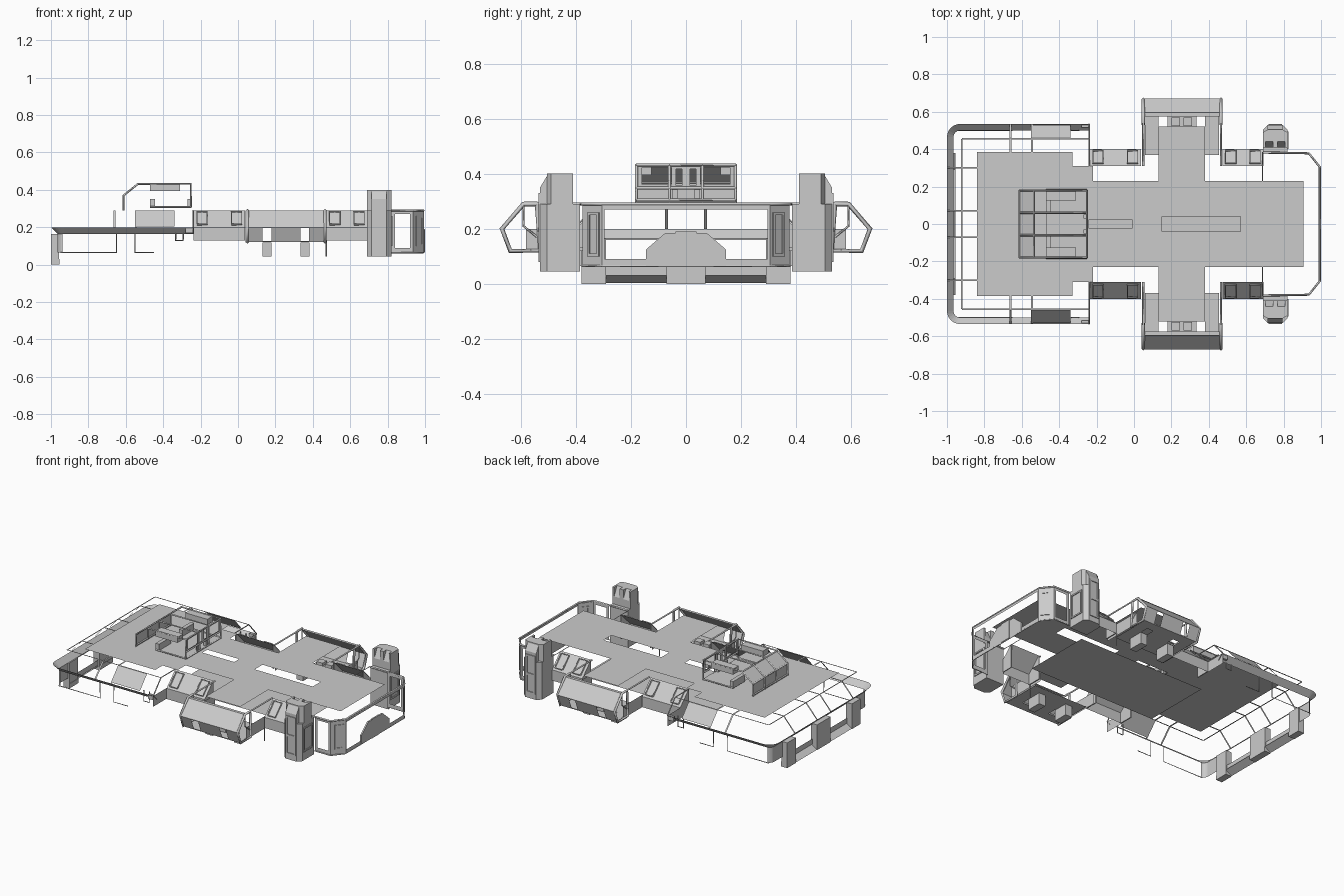
import bpy
import math
from mathutils import Vector

cube = bpy.data.objects.get("Cube")
if cube:
    bpy.data.objects.remove(cube, do_unlink=True)

grey = bpy.data.materials.new("hull_grey")
grey.use_nodes = True
tone = (0.6, 0.6, 0.6, 1)
grey.diffuse_color = tone
grey.node_tree.nodes["Principled BSDF"].inputs["Base Color"].default_value = tone

ROOF, SILL, BELT, FLOOR = 0.29, 0.065, 0.2, 0.12


def build(name, verts, faces, mirror=True, thick=0):
    mesh = bpy.data.meshes.new(name)
    mesh.from_pydata([tuple(v) for v in verts], [], faces)
    mesh.materials.append(grey)
    obj = bpy.data.objects.new(name, mesh)
    bpy.context.collection.objects.link(obj)
    if thick:
        mod = obj.modifiers.new("sheet", "SOLIDIFY")
        mod.thickness, mod.offset = thick, 0
    if mirror:
        mod = obj.modifiers.new("mirror", "MIRROR")
        mod.use_axis = (False, True, False)
        mod.use_mirror_merge = False
    return obj


def patch(name, a, b, c, holes=(), mirror=True, thick=0):
    """Flat panel from corner a along b and c; holes are u0, u1, v0, v1 distances."""
    a, b, c = Vector(a), Vector(b), Vector(c)
    lu, lv = (b - a).length, (c - a).length
    du, dv = (b - a) / lu, (c - a) / lv
    us = sorted({0, lu, *[h[i] for h in holes for i in (0, 1)]})
    vs = sorted({0, lv, *[h[i] for h in holes for i in (2, 3)]})
    verts = [a + du * u + dv * v for v in vs for u in us]
    n, faces = len(us), []
    for j in range(len(vs) - 1):
        for i in range(n - 1):
            u, v = (us[i] + us[i + 1]) / 2, (vs[j] + vs[j + 1]) / 2
            if not any(h[0] < u < h[1] and h[2] < v < h[3] for h in holes):
                k = j * n + i
                faces.append((k, k + 1, k + n + 1, k + n))
    return build(name, verts, faces, mirror, thick)


def loft(name, rows):
    n = len(rows[0])
    faces = [(j * n + i, j * n + i + 1, j * n + n + i + 1, j * n + n + i)
             for j in range(len(rows) - 1) for i in range(n - 1)]
    return build(name, [p for r in rows for p in r], faces)


def prism(name, outline, axis, lo, hi):
    """Solid from a closed outline, extruded along x, y or z."""
    def place(p, t):
        q = list(p)
        q.insert(axis, t)
        return q
    n = len(outline)
    verts = [place(p, t) for t in (lo, hi) for p in outline]
    faces = [tuple(range(n))[::-1], tuple(range(n, n * 2))]
    faces += [(i, (i + 1) % n, n + (i + 1) % n, n + i) for i in range(n)]
    return build(name, verts, faces)


def box(name, x0, x1, y0, y1, z0, z1):
    return prism(name, [(x0, y0), (x1, y0), (x1, y1), (x0, y1)], 2, z0, z1)


def bar(name, points, w=0.008, mirror=True):
    curve = bpy.data.curves.new(name, "CURVE")
    curve.dimensions = "3D"
    curve.bevel_depth, curve.bevel_resolution = w / 2, 0
    curve.materials.append(grey)
    s = curve.splines.new("POLY")
    s.points.add(len(points) - 1)
    for p, q in zip(s.points, points):
        p.co = (*q, 1)
    obj = bpy.data.objects.new(name, curve)
    bpy.context.collection.objects.link(obj)
    if mirror:
        mod = obj.modifiers.new("mirror", "MIRROR")
        mod.use_axis = (False, True, False)


# Roof deck with two slots, and the floor beneath
patch("roof_rear", (-.84, -.385, ROOF), (-.33, -.385, ROOF), (-.84, .385, ROOF), mirror=False)
patch("roof_main", (-.33, -.23, ROOF), (.905, -.23, ROOF), (-.33, .23, ROOF),
      [(.09, .32, .205, .255), (.48, .9, .19, .27)], False)
patch("roof_arm", (.13, .23, ROOF), (.38, .23, ROOF), (.13, .52, ROOF))
patch("roof_corner", (-.33, .23, ROOF), (-.22, .23, ROOF), (-.33, .31, ROOF))
patch("lower_floor", (-.33, -.23, FLOOR), (.6, -.23, FLOOR), (-.33, .23, FLOOR), mirror=False)
patch("deck_mark", (.82, .153, ROOF + .001), (.87, .153, ROOF + .001), (.82, .157, ROOF + .001))
patch("deck_mark_side", (.866, .06, ROOF + .001), (.87, .06, ROOF + .001),
      (.866, .155, ROOF + .001))


# Rounded rear hull: the belt flares outward over the wall
def rear_path(inset, z):
    r, pts = .07 - inset, [(-.235, .535 - inset, z)]
    for i in range(7):
        t = math.radians(90 + 15 * i)
        pts.append((-.93 + r * math.cos(t), .465 + r * math.sin(t), z))
    return pts + [(-1 + inset, 0, z)]


loft("rear_belt", [rear_path(.035, .165), rear_path(0, BELT)])
loft("rear_corner", [rear_path(.035, SILL)[2:-1], rear_path(.035, .165)[2:-1]])
patch("rear_corner_side", (-.965, .38, SILL), (-.965, .465, SILL), (-.965, .38, .165))
patch("rear_wall", (-.965, 0, .03), (-.965, .38, .03), (-.965, 0, .165),
      [(.07, .29, .035, .13)])
for y0, y1 in ((0, .07), (.29, .38)):
    box("rear_sill", -1, -.955, y0, y1, 0, .03)
    box("rear_pier", -1, -.957, y0, y1, .03, .165)
patch("rear_sill_slope", (-1, .07, .003), (-1, .29, .003), (-.955, .07, .03))
bar("rear_lower_rail", [(-.95, .5, SILL), (-.65, .5, SILL), (-.65, .5, .17)], .006)
bar("lower_hook", [(-.45, .5, SILL), (-.55, .5, SILL), (-.55, .5, .17)], .006)
patch("upper_rail", (-.92, .451, ROOF), (-.24, .451, ROOF), (-.92, .459, ROOF))
patch("upper_rail_rear", (-.924, 0, ROOF), (-.916, 0, ROOF), (-.924, .455, ROOF))
for y in (.066, .296):
    patch("rear_rib", (-1, y, BELT), (-1, y + .01, BELT), (-.92, y, ROOF))
    patch("rear_rib_top", (-.92, y, ROOF), (-.92, y + .01, ROOF), (-.84, y, ROOF))
for x in (-.665, -.55):
    patch("side_rib", (x, .535, BELT), (x + .011, .535, BELT), (x, .455, ROOF))
    patch("side_rib_top", (x, .455, ROOF), (x + .011, .455, ROOF), (x, .385, ROOF))

# Sloped rear side glazing and the framed bay behind it
patch("rear_side_panel", (-.55, .53, .205), (-.34, .53, .205), (-.55, .455, ROOF))
patch("rear_side_end", (-.24, .31, .13), (-.24, .535, .13), (-.24, .31, BELT))
bar("rear_end_frame", [(-.24, .535, BELT), (-.24, .455, ROOF), (-.24, .31, ROOF)])
bar("rear_side_bracket", [(-.333, .5, BELT), (-.333, .5, .13), (-.293, .5, .13),
                          (-.293, .5, BELT)])
box("rear_end_block", -.28, -.24, .515, .53, .17, BELT)


# Side bays with small raised windows
def side_bay(x0, x1):
    patch("bay_slope", (x0, .4, BELT), (x1, .4, BELT), (x0, .31, ROOF))
    patch("bay_wall", (x0, .4, .13), (x1, .4, .13), (x0, .4, BELT))
    for x in (x0, x1):
        prism("bay_cheek", [(.31, ROOF), (.4, BELT), (.4, .13), (.31, .13)],
              0, x - .003, x + .003)
    for x in (x0 + .015, x1 - .07):
        bar("bay_window", [(x, .393, .215), (x + .055, .393, .215), (x + .055, .325, .283),
                           (x, .325, .283), (x, .393, .215)], .009)


side_bay(-.235, .035)
side_bay(.475, .69)
bar("bay_end_rail", [(.686, .23, ROOF), (.686, .385, ROOF)], .005)

# Outer wing bays
L, R = .05, .465
patch("wing_slope", (L, .672, BELT), (R, .672, BELT), (L, .59, ROOF))
patch("wing_lower_slope", (L, .672, BELT), (R, .672, BELT), (L, .64, FLOOR),
      [(.08, .13, .004, .08), (.285, .33, .004, .08)])
patch("wing_floor", (L + .01, .37, FLOOR), (R - .01, .37, FLOOR), (L + .01, .64, FLOOR),
      [(.07, .12, .15, .205), (.275, .32, .15, .205)])
patch("wing_top", (L, .575, ROOF), (R, .575, ROOF), (L, .595, ROOF))
for x in (L, R):
    bar("wing_end_frame", [(x, .54, ROOF), (x, .59, ROOF), (x, .668, BELT), (x, .638, FLOOR),
                           (x, .53, FLOOR), (x, .54, ROOF)], .018)
    bar("wing_end_brace", [(x, .54, .17), (x, .59, .21), (x, .59, ROOF)])
    bar("wing_roof_rail", [(x, .31, ROOF), (x, .58, ROOF)], .012)
    patch("wing_side_sill", (x, .31, FLOOR), (x, .58, FLOOR), (x, .31, BELT))
for x in (.13, .335):
    box("wing_foot", x, x + .048, .42, .52, .045, FLOOR - .002)
for x in (.2, .265):
    box("wing_seat", x, x + .045, .525, .57, FLOOR, .14)
bar("wing_leg", [(.472, .4, .045), (.472, .4, .13)], .007)

# Corner towers with a notched, chamfered head
T0, T1 = .69, .82
prism("tower_body", [(T0, .385), (T1, .385), (T1, .505), (T1 - .025, .53),
                     (T0 + .025, .53), (T0, .505)], 2, .045, ROOF)
prism("tower_head", [(T0, .44), (T1, .44), (T1, .49), (T1 - .025, .505),
                     (T0 + .025, .505), (T0, .49)], 2, ROOF, .4)
prism("tower_brow", [(.5, ROOF), (.53, ROOF), (.53, .35), (.5, .4)], 0, T0 + .025, T1 - .025)
for x0, x1 in ((T0, .702), (.742, .768), (.808, T1)):
    box("tower_rib", x0, x1, .41, .44, ROOF, .4)
for x in (.702, .768):
    patch("tower_notch", (x, .41, .34), (x + .04, .41, .34), (x, .44, .4))
    patch("tower_notch_wall", (x, .41, ROOF), (x + .04, .41, ROOF), (x, .41, .34))
patch("tower_side_panel", (T0 + .03, .531, .08), (T1 - .03, .531, .08),
      (T0 + .03, .531, .33), [(.01, .06, .01, .115), (.01, .06, .13, .24)], thick=.008)
patch("tower_front_panel", (T1 + .001, .4, .1), (T1 + .001, .495, .1), (T1 + .001, .4, .26),
      [(.01, .085, .01, .15)], thick=.008)

# Nose walls with wide openings
patch("nose_side", (T1, .375, SILL), (.935, .375, SILL), (T1, .375, ROOF),
      [(.02, .1, .025, .205)])
patch("nose_corner", (.935, .375, SILL), (.995, .305, SILL), (.935, .375, ROOF))
patch("nose_corner_panel", (.951, .357, .1), (.987, .315, .1), (.951, .357, .26),
      [(.01, .045, .01, .15)], thick=.008)
patch("nose_front", (.995, 0, SILL), (.995, .305, SILL), (.995, 0, ROOF),
      [(0, .295, .025, .205)])
prism("nose_gusset", [(0, SILL), (.145, SILL), (.145, .125), (.075, .185), (0, .185)],
      0, .988, .997)
prism("nose_post", [(0, SILL), (.038, SILL), (.038, .19), (0, .19)], 0, .99, 1)
bar("nose_rim", [(.69, .382, ROOF), (.935, .378, ROOF), (.993, .305, ROOF), (.993, 0, ROOF)], .012)
bar("nose_lower_rim", [(T1, .378, SILL), (.935, .378, SILL), (.993, .305, SILL), (.993, 0, SILL)])

# Bridge cabin: sloped rear glazing, open sides, windowed end
B0, B1, TOP = -.612, -.252, .432
for y in (.06, .18):
    bar("cabin_frame", [(B0, y, ROOF), (B0, y, .37), (-.535, y, TOP), (B1, y, TOP),
                        (B1, y, .305)], .011)
for x, z in ((B0, .298), (B0, .37), (-.535, TOP), (B1, TOP), (B1, .348), (B1, .305)):
    bar("cabin_cross_rail", [(x, -.182, z), (x, .182, z)], .011, False)
patch("cabin_rear_wall", (B0, 0, ROOF), (B0, .18, ROOF), (B0, 0, .37))
patch("cabin_rear_glazing", (B0, 0, .37), (B0, .18, .37), (-.535, 0, TOP))
patch("cabin_front_panel", (B1, .04, .348), (B1, .18, .348), (B1, .04, TOP),
      [(.012, .12, .012, .074)])
patch("cabin_door", (B1 - .004, 0, .348), (B1 - .004, .045, .348), (B1 - .004, 0, TOP),
      [(.014, .036, .01, .07)])
box("cabin_door_post", -.27, B1, .03, .05, .305, .35)
box("cabin_roof_pod", -.47, -.31, .125, .182, .395, TOP)
bar("cabin_base_rail", [(-.47, .182, .308), (B1, .182, .308)], .011)
patch("cabin_floor", (-.47, 0, .308), (B1, 0, .308), (-.47, .18, .308))
box("cabin_console", -.47, -.445, .06, .182, .305, .35)
